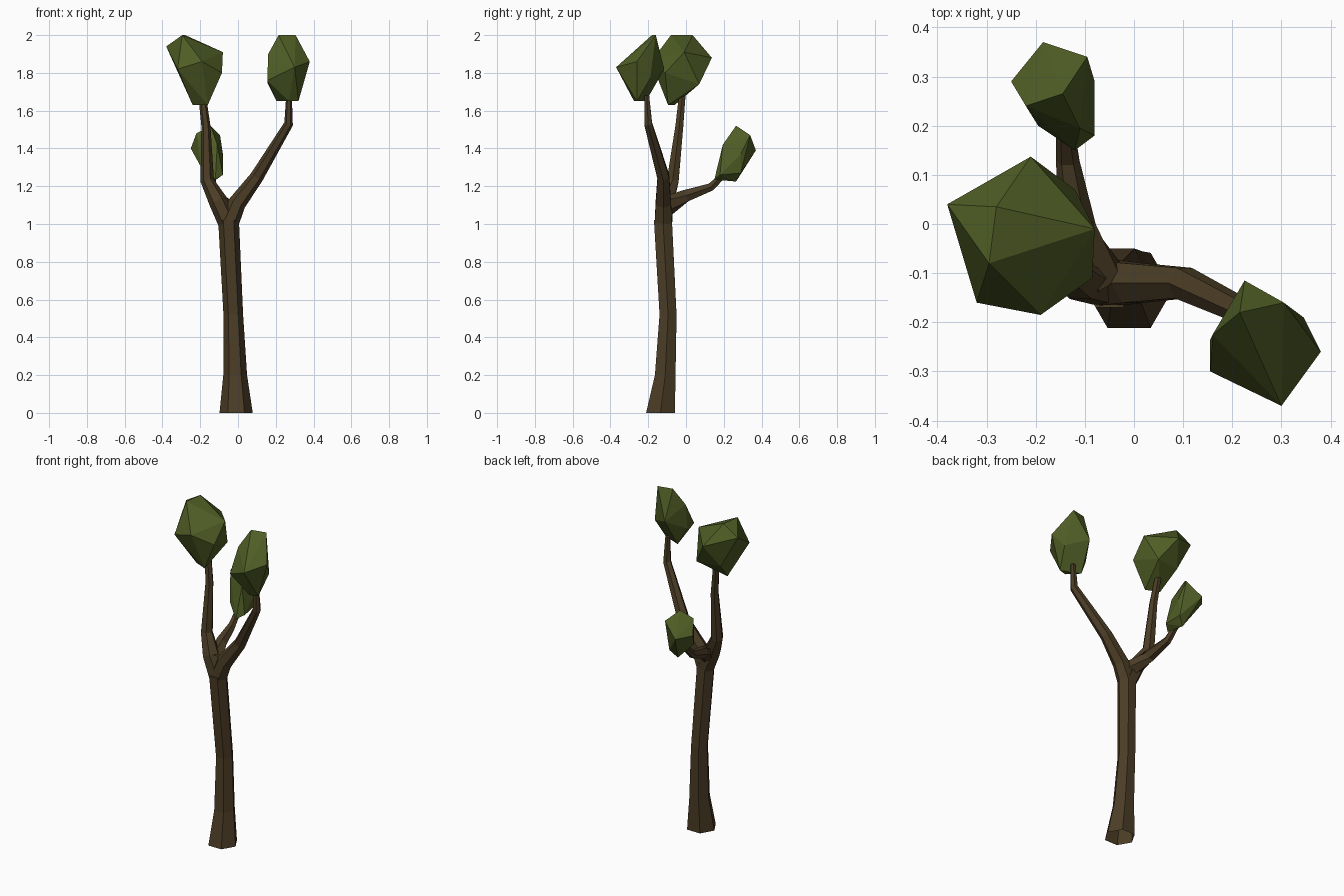
import bpy, bmesh, math
from mathutils import Vector


def material(name, color):
    m = bpy.data.materials.new(name)
    m.diffuse_color = (*color, 1)
    return m


BARK = material("bark brown", (0.070, 0.046, 0.019))
LEAF = material("leaf green", (0.078, 0.108, 0.018))


def finish(bm, name, mat):
    bmesh.ops.recalc_face_normals(bm, faces=bm.faces)
    me = bpy.data.meshes.new(name)
    bm.to_mesh(me)
    bm.free()
    me.materials.append(mat)
    ob = bpy.data.objects.new(name, me)
    bpy.context.collection.objects.link(ob)
    return ob


def limb(name, path, sides=6, level=False, cap_top=True):
    """Faceted tube through (x, y, z, radius) stations, open at the start."""
    pts = [Vector(p[:3]) for p in path]
    bm = bmesh.new()
    rings = []
    for i, p in enumerate(pts):
        a, b = pts[max(i - 1, 0)], pts[min(i + 1, len(pts) - 1)]
        d = Vector((0, 0, 1)) if level else (b - a).normalized()
        u = Vector((0, 1, 0)).cross(d)
        if u.length < 0.5:
            u = Vector((1, 0, 0))
        u.normalize()
        v = d.cross(u).normalized()
        r = path[i][3]
        rings.append([bm.verts.new(p + r * (u * math.cos(t) + v * math.sin(t)))
                      for t in (2 * math.pi * k / sides for k in range(sides))])
    for lo, hi in zip(rings, rings[1:]):
        for k in range(sides):
            n = (k + 1) % sides
            bm.faces.new((lo[k], lo[n], hi[n], hi[k]))
    if cap_top:
        bm.faces.new(rings[-1])
    return finish(bm, name, BARK)


def leaf_clump(name, points):
    """Faceted convex clump around its corner points."""
    bm = bmesh.new()
    for p in points:
        bm.verts.new(p)
    res = bmesh.ops.convex_hull(bm, input=bm.verts)
    loose = [v for v in bm.verts if not v.link_faces]
    bmesh.ops.delete(bm, geom=loose, context='VERTS')
    return finish(bm, name, LEAF)


# Trunk with flared, open foot
limb("trunk", [(-0.01, -0.135, 0, 0.088), (-0.015, -0.11, 0.2, 0.063),
               (-0.025, -0.095, 0.52, 0.052), (-0.05, -0.122, 1.02, 0.055)], level=True)

# Three branches
limb("left_branch", [(-0.05, -0.12, 1.0, 0.053), (-0.105, -0.11, 1.12, 0.05),
                     (-0.163, -0.07, 1.23, 0.036), (-0.17, -0.035, 1.52, 0.024),
                     (-0.19, -0.02, 1.68, 0.02)])
limb("right_branch", [(-0.05, -0.12, 1.0, 0.053), (-0.005, -0.12, 1.11, 0.047),
                      (0.1, -0.12, 1.25, 0.036), (0.268, -0.2, 1.53, 0.024),
                      (0.27, -0.208, 1.68, 0.015)])
limb("back_branch", [(-0.07, -0.11, 1.09, 0.055), (-0.115, 0.0, 1.15, 0.037),
                     (-0.135, 0.13, 1.195, 0.024), (-0.14, 0.2, 1.26, 0.018)])

# Foliage clumps
leaf_clump("left_foliage", [
    (-0.28, 0.035, 2.0), (-0.295, -0.08, 2.0), (-0.38, 0.04, 1.94),
    (-0.21, 0.137, 1.88), (-0.08, -0.01, 1.91), (-0.085, -0.11, 1.80),
    (-0.19, -0.185, 1.86), (-0.32, -0.16, 1.82), (-0.16, -0.095, 1.63),
    (-0.24, -0.06, 1.63), (-0.12, 0.07, 1.74), (-0.27, 0.05, 1.74)])
leaf_clump("right_foliage", [
    (0.305, -0.16, 2.0), (0.215, -0.18, 2.0), (0.225, -0.115, 1.82),
    (0.38, -0.26, 1.86), (0.30, -0.37, 1.83), (0.155, -0.30, 1.76),
    (0.16, -0.225, 1.90), (0.345, -0.19, 1.77), (0.32, -0.26, 1.65),
    (0.205, -0.212, 1.65), (0.27, -0.275, 1.65), (0.155, -0.235, 1.75)])
leaf_clump("back_foliage", [
    (-0.145, 0.265, 1.52), (-0.095, 0.34, 1.47), (-0.185, 0.37, 1.39),
    (-0.08, 0.29, 1.37), (-0.08, 0.18, 1.26), (-0.12, 0.15, 1.235),
    (-0.11, 0.195, 1.42), (-0.25, 0.29, 1.40), (-0.22, 0.24, 1.48),
    (-0.13, 0.265, 1.225), (-0.195, 0.2, 1.30), (-0.09, 0.29, 1.27)])
